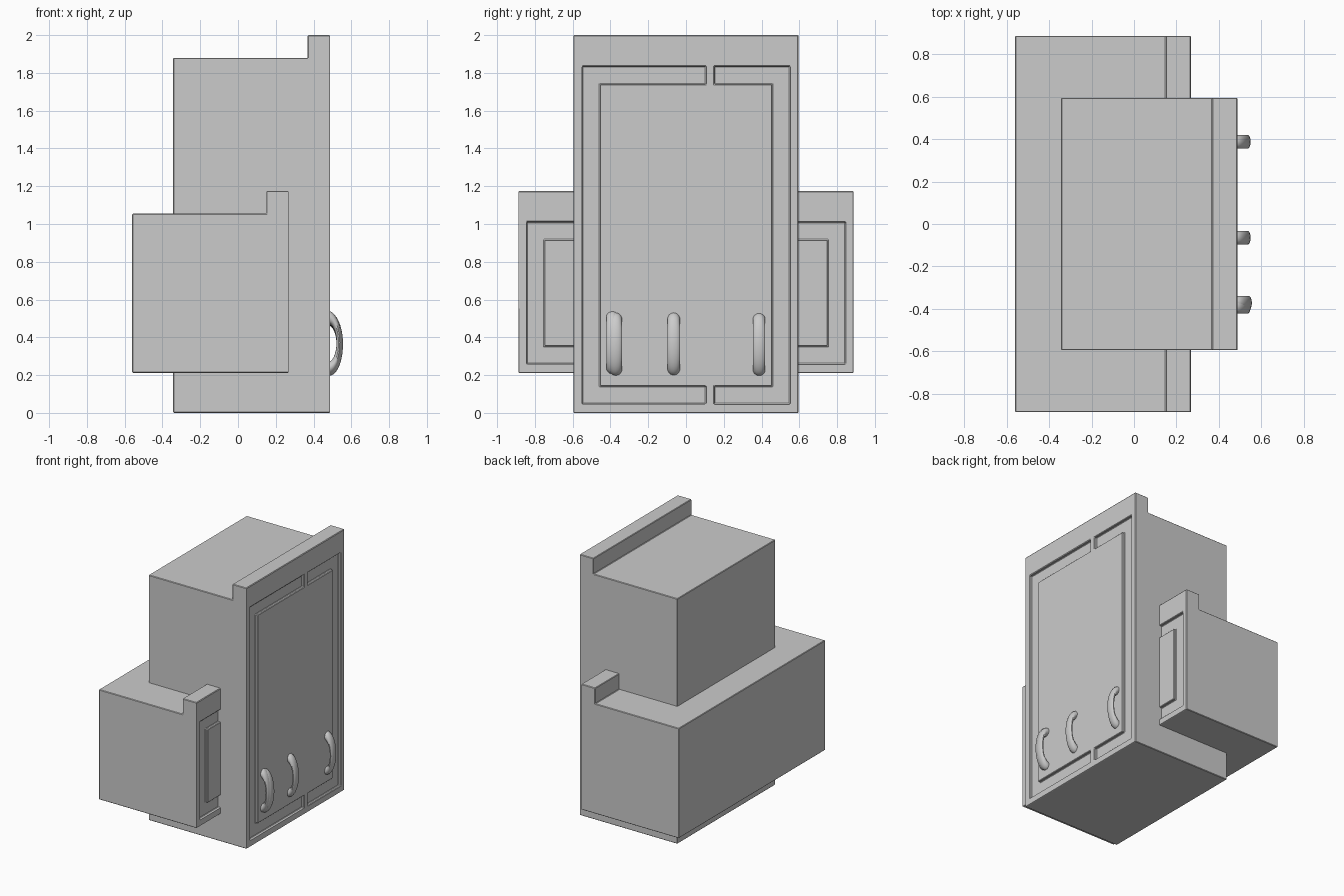
import bpy, bmesh
from math import radians
from mathutils import Vector

if "Cube" in bpy.data.objects:
    bpy.data.objects.remove(bpy.data.objects["Cube"])


def prism(name, points, offset):
    """Closed solid made by sweeping a flat polygon along offset."""
    bm = bmesh.new()
    face = bm.faces.new([bm.verts.new(p) for p in points])
    ext = bmesh.ops.extrude_face_region(bm, geom=[face])
    verts = [g for g in ext["geom"] if isinstance(g, bmesh.types.BMVert)]
    bmesh.ops.translate(bm, verts=verts, vec=Vector(offset))
    bmesh.ops.recalc_face_normals(bm, faces=bm.faces)
    me = bpy.data.meshes.new(name)
    bm.to_mesh(me)
    bm.free()
    ob = bpy.data.objects.new(name, me)
    bpy.context.collection.objects.link(ob)
    return ob


def cabinet(name, x0, x1, half, z0, z_step, z1, border, band, depth=0.02):
    # L-shaped side profile with a raised lip along the face edge
    xl = x1 - 0.118
    prof = [(x0, z0), (x1, z0), (x1, z1), (xl, z1), (xl, z_step), (x0, z_step)]
    body = prism(name, [(x, -half, z) for x, z in prof], (0, 2 * half, 0))

    # two C-shaped channels recessed into the face
    outer, inner = half - border, half - border - band
    b, t = z0 + 0.048, z1 - 0.165
    for side, sign, end in (("left", -1, 0.105), ("right", 1, 0.15)):
        o, i = sign * outer, sign * inner
        pts = [(end, b), (o, b), (o, t), (end, t),
               (end, t - band), (i, t - band), (i, b + band), (end, b + band)]
        cut = prism(f"{name}_{side}_channel_cutter",
                    [(x1 - depth, y, z) for y, z in pts], (depth + 0.05, 0, 0))
        cut.hide_render = True
        cut.hide_viewport = True
        mod = body.modifiers.new(f"{side}_channel", 'BOOLEAN')
        mod.operation = 'DIFFERENCE'
        mod.solver = 'EXACT'
        mod.object = cut

    # fine edge softening
    bev = body.modifiers.new("soft_edges", 'BEVEL')
    bev.width = 0.004
    bev.segments = 1
    bev.limit_method = 'ANGLE'
    bev.angle_limit = radians(40)
    return body


# tall block and the wide block passing through it
cabinet("tall_block", -0.343, 0.487, 0.595, 0.0, 1.88, 2.0, 0.045, 0.094)
cabinet("wide_block", -0.56, 0.268, 0.887, 0.212, 1.055, 1.175, 0.043, 0.094)

# curved handles on the tall face, the first two overlapping
handles = [(-0.39, 0.372, 0.478), (-0.372, 0.364, 0.484),
           (-0.065, 0.365, 0.478), (0.387, 0.362, 0.478)]
for n, (y, z, x) in enumerate(handles, 1):
    bpy.ops.mesh.primitive_torus_add(major_radius=0.134, minor_radius=0.033,
                                     major_segments=40, minor_segments=14,
                                     location=(x, y, z), rotation=(radians(90), 0, 0))
    ob = bpy.context.object
    ob.name = f"handle_{n}"
    ob.scale = (0.43, 1, 1)
    bpy.ops.object.transform_apply(location=False, rotation=False, scale=True)
    bpy.ops.object.shade_smooth_by_angle(angle=radians(40))
